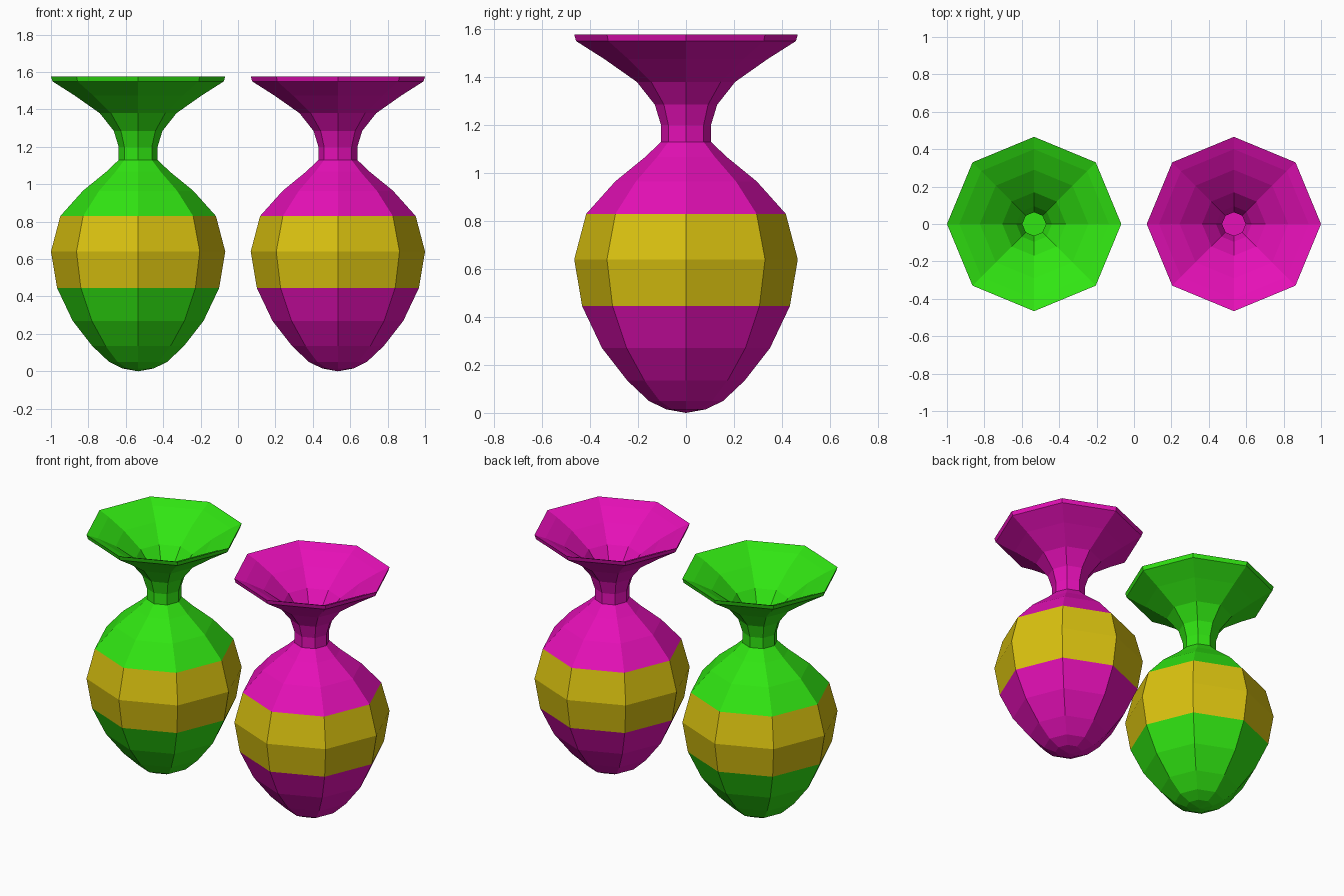
import bpy
import bmesh
from math import cos, sin, pi

cube = bpy.data.objects.get("Cube")
if cube:
    bpy.data.objects.remove(cube, do_unlink=True)

SIDES = 8
BAND = (0.445, 0.83)

# Profiles as (radius, height): outer wall upward, then inner wall downward
OUTER = [(0.083, 0.015), (0.155, 0.05), (0.245, 0.135), (0.35, 0.27),
         (0.433, BAND[0]), (0.466, 0.64), (0.416, BAND[1]), (0.295, 0.965),
         (0.17, 1.067), (0.104, 1.13), (0.104, 1.20), (0.13, 1.285),
         (0.205, 1.38), (0.34, 1.475), (0.458, 1.55), (0.466, 1.577)]
INNER = [(0.40, 1.55), (0.29, 1.49), (0.17, 1.40), (0.095, 1.30),
         (0.063, 1.21), (0.063, 1.12), (0.14, 1.035), (0.37, 0.81),
         (0.42, 0.64), (0.39, 0.46), (0.21, 0.16), (0.08, 0.06)]


def material(name, color):
    mat = bpy.data.materials.new(name)
    mat.use_nodes = True
    mat.diffuse_color = (*color, 1)
    mat.node_tree.nodes["Principled BSDF"].inputs["Base Color"].default_value = (*color, 1)
    return mat


def vase(name, x, body, band):
    bm = bmesh.new()
    angles = [2 * pi * i / SIDES for i in range(SIDES)]
    rings = [[bm.verts.new((r * cos(a), r * sin(a), z)) for a in angles]
             for r, z in OUTER + INNER]
    # Walls, with the painted belly band on the outer side only
    for k, (low, high) in enumerate(zip(rings, rings[1:])):
        middle = (low[0].co.z + high[0].co.z) / 2
        painted = k < len(OUTER) - 1 and BAND[0] < middle < BAND[1]
        for i in range(SIDES):
            j = (i + 1) % SIDES
            face = bm.faces.new((low[i], low[j], high[j], high[i]))
            face.material_index = int(painted)
    # Pointed base and flat inner floor
    tip = bm.verts.new((0, 0, 0))
    for i in range(SIDES):
        bm.faces.new((tip, rings[0][(i + 1) % SIDES], rings[0][i]))
    bm.faces.new(rings[-1])
    bmesh.ops.recalc_face_normals(bm, faces=bm.faces[:])
    mesh = bpy.data.meshes.new(name)
    bm.to_mesh(mesh)
    bm.free()
    mesh.materials.append(body)
    mesh.materials.append(band)
    obj = bpy.data.objects.new(name, mesh)
    obj.location.x = x
    bpy.context.collection.objects.link(obj)


green = material("green glaze", (0.03, 0.78, 0.006))
magenta = material("magenta glaze", (0.78, 0.005, 0.47))
yellow = material("yellow band", (0.70, 0.54, 0.005))

vase("green_vase", -0.534, green, yellow)
vase("magenta_vase", 0.534, magenta, yellow)
